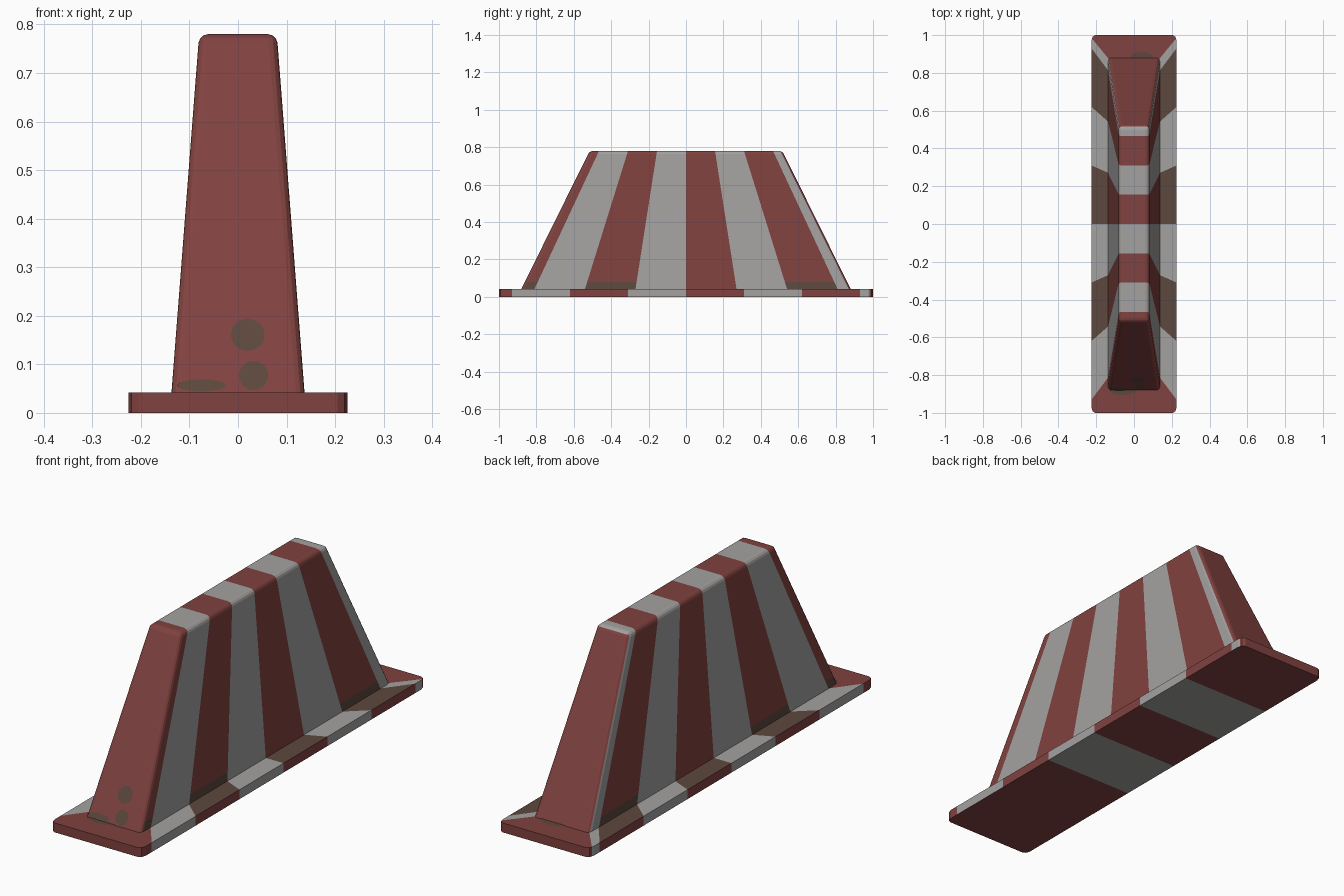
import bpy, bmesh, math
from mathutils import Vector

if "Cube" in bpy.data.objects:
    bpy.data.objects.remove(bpy.data.objects["Cube"])


def material(name, rgb):
    m = bpy.data.materials.new(name)
    m.diffuse_color = (*rgb, 1)
    m.use_nodes = True
    m.node_tree.nodes["Principled BSDF"].inputs["Base Color"].default_value = m.diffuse_color
    return m


MATS = [material("faded red", (0.215, 0.054, 0.050)),
        material("dull white", (0.37, 0.36, 0.355)),
        material("dirt brown", (0.107, 0.065, 0.047))]
RED, WHITE, DIRT = 0, 1, 2
Z0, Z1 = 0.042, 0.78            # top of base plate, top of body


def finish(name, bm, mirror=False):
    bmesh.ops.recalc_face_normals(bm, faces=bm.faces) if not mirror else None
    me = bpy.data.meshes.new(name)
    bm.to_mesh(me)
    bm.free()
    ob = bpy.data.objects.new(name, me)
    bpy.context.collection.objects.link(ob)
    for m in MATS:
        me.materials.append(m)
    if mirror:
        ob.modifiers.new("mirror", 'MIRROR')
    return ob


def cut(bm, co, no):
    bmesh.ops.bisect_plane(bm, geom=bm.verts[:] + bm.edges[:] + bm.faces[:],
                           dist=1e-5, plane_co=co, plane_no=no)


# Tapered barrier body with rounded edges
bm = bmesh.new()
rings = []
for x, y, z in ((0.137, 0.88, Z0), (0.080, 0.515, Z1)):
    rings.append([bm.verts.new((x * a, y * b, z))
                  for a, b in ((-1, -1), (1, -1), (1, 1), (-1, 1))])
lo, hi = rings
bm.faces.new(hi)
bm.faces.new(lo[::-1])
for i in range(4):
    j = (i + 1) % 4
    bm.faces.new((lo[i], lo[j], hi[j], hi[i]))
bmesh.ops.bevel(bm, geom=[e for e in bm.edges if any(v in hi for v in e.verts)],
                offset=0.018, segments=3, profile=0.5, affect='EDGES')

# Fanned stripes and the dirty band at the foot
for k in range(-3, 4):
    cut(bm, (0, 0.27 * k, Z0), (0, Z1 - Z0, 0.115 * k))
cut(bm, (0, 0, 0.08), (0, 0, 1))
bm.normal_update()
for f in bm.faces:
    c = f.calc_center_median()
    k = math.floor(c.y / (0.27 - 0.115 * (c.z - Z0) / (Z1 - Z0)))
    end = abs(f.normal.y) > 0.55
    f.material_index = RED if end or k % 2 == 0 else WHITE
    if not end and k % 2 == 0 and k != 0 and c.z < 0.08:
        f.material_index = DIRT
finish("barrier_body", bm)

# Base plate: half outline with rounded corners, mirrored
corner = [(0.225, 0.972), (0.219, 0.992), (0.205, 1.0)]
outline = ([(0, -1)] + [(x, -y) for x, y in corner[::-1]] + corner + [(0, 1)])
bm = bmesh.new()
bot = [bm.verts.new((x, y, 0)) for x, y in outline]
top = [bm.verts.new((x, y, Z0)) for x, y in outline]
bm.faces.new(top)
for i in range(len(outline) - 1):
    bm.faces.new((bot[i], bot[i + 1], top[i + 1], top[i]))
for k in range(-3, 4):
    cut(bm, (0.135, 0.27 * k, 0), (0.04 * k, -0.09, 0))
cut(bm, (0.135, 0.875, 0), (0.11, -0.09, 0))
bm.normal_update()
for f in bm.faces:
    c = f.calc_center_median()
    w = 0.27 + 0.04 * (c.x - 0.135) / 0.09
    k = math.floor(c.y / w)
    end = c.y > 0.875 + 0.11 * (c.x - 0.135) / 0.09 or k <= -4
    up = f.normal.z > 0.5
    f.material_index = RED if end else WHITE if k % 2 else DIRT if up else RED
finish("base_plate", bm, mirror=True)

# Underside with straight stripes
bm = bmesh.new()
bm.faces.new([bm.verts.new((x, y, 0)) for x, y in outline[::-1]])
for k in range(-1, 3):
    cut(bm, (0, 0.31 * k, 0), (0, 1, 0))
for f in bm.faces:
    k = math.floor(f.calc_center_median().y / 0.31)
    f.material_index = WHITE if k in (-1, 1) else RED
finish("base_underside", bm, mirror=True)


# Dirt patches: thin plates lying on a surface
def patch(name, pos, normal, rx, ry):
    bm = bmesh.new()
    bmesh.ops.create_circle(bm, cap_ends=True, segments=16, radius=1)
    for f in bm.faces:
        f.material_index = DIRT
    ob = finish(name, bm)
    n = Vector(normal).normalized()
    ob.rotation_euler = n.to_track_quat('Z', 'Y').to_euler()
    ob.location = Vector(pos) + n * 0.002
    ob.scale = (rx, ry, 1)


slope = 0.365 / (Z1 - Z0)
for x, z, rx, ry in ((0.02, 0.16, 0.035, 0.037), (0.032, 0.076, 0.03, 0.034),
                     (-0.075, 0.056, 0.05, 0.014)):
    patch("front_dirt", (x, -(0.88 - slope * (z - Z0)), z), (0, -1, slope), rx, ry)
patch("back_base_dirt", (0.04, 0.885, Z0), (0, 0, 1), 0.06, 0.025)
patch("front_base_dirt", (-0.06, -0.885, Z0), (0, 0, 1), 0.07, 0.02)
